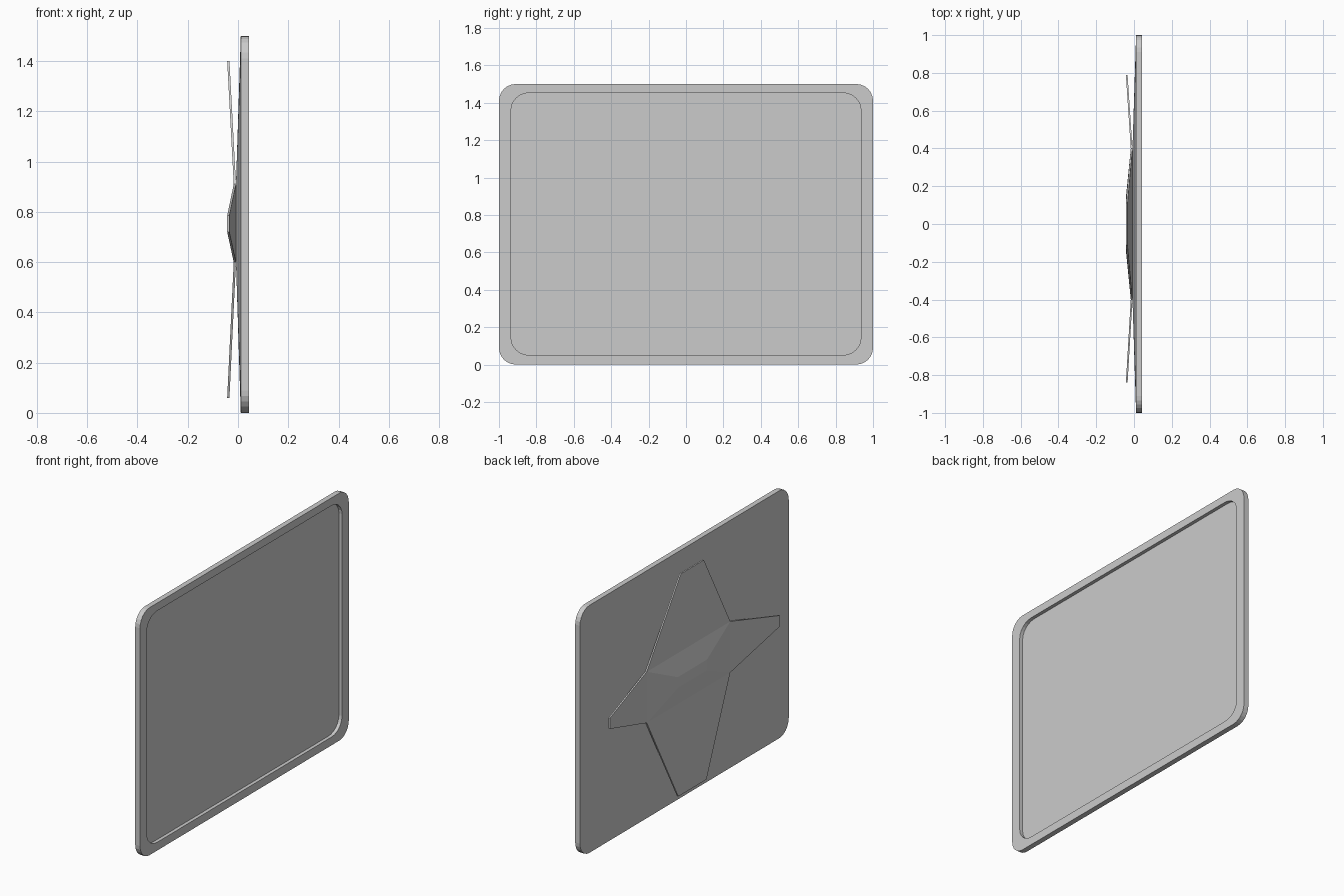
import bpy, bmesh, math

if "Cube" in bpy.data.objects:
    bpy.data.objects.remove(bpy.data.objects["Cube"])

ZC = 0.75  # panel centre height
SEG = 6    # segments per rounded corner


def ring(bm, x, hy, z0, z1, ry, rz):
    """Rounded rectangle of vertices in the plane x = const."""
    verts = []
    corners = [(hy - ry, z1 - rz, 0), (-hy + ry, z1 - rz, 90),
               (-hy + ry, z0 + rz, 180), (hy - ry, z0 + rz, 270)]
    for cy, cz, start in corners:
        for i in range(SEG + 1):
            a = math.radians(start + 90 * i / SEG)
            verts.append(bm.verts.new((x, cy + ry * math.cos(a), cz + rz * math.sin(a))))
    return verts


def bridge(bm, a, b):
    n = len(a)
    for i in range(n):
        j = (i + 1) % n
        bm.faces.new((a[i], a[j], b[j], b[i]))


def finish(bm, name):
    bmesh.ops.remove_doubles(bm, verts=bm.verts, dist=0.0005)
    bmesh.ops.recalc_face_normals(bm, faces=bm.faces)
    me = bpy.data.meshes.new(name)
    bm.to_mesh(me)
    bm.free()
    ob = bpy.data.objects.new(name, me)
    bpy.context.collection.objects.link(ob)
    return ob


# Panel: shallow pyramid back, straight rim, recessed front
bm = bmesh.new()
rings = [
    ring(bm, -0.008, 0.40, 0.60, 0.91, 0.0001, 0.0001),
    ring(bm, 0.011, 1.0, 0.0, 1.5, 0.09, 0.09),
    ring(bm, 0.043, 1.0, 0.0, 1.5, 0.09, 0.09),
    ring(bm, 0.043, 0.935, 0.05, 1.453, 0.10, 0.09),
    ring(bm, 0.022, 0.935, 0.05, 1.453, 0.10, 0.09),
]
for a, b in zip(rings, rings[1:]):
    bridge(bm, a, b)
bm.faces.new(rings[0])
bm.faces.new(rings[-1])
finish(bm, "panel")

# Star bracket: raised centre with four arms flaring away from the panel
bm = bmesh.new()


def points(x, yz):
    return [bm.verts.new((x, y, z)) for y, z in yz]


base = points(-0.017, [(0.40, 0.91), (-0.40, 0.91), (-0.40, 0.60), (0.40, 0.60)])
crown = points(-0.043, [(0.14, 0.785), (-0.14, 0.785), (-0.14, 0.72), (0.14, 0.72)])
tips = [points(-0.043, t) for t in (
    [(0.11, 1.40), (-0.11, 1.40)],
    [(-0.84, 0.785), (-0.84, 0.72)],
    [(-0.135, 0.06), (0.135, 0.06)],
    [(0.79, 0.72), (0.79, 0.785)])]
bridge(bm, base, crown)
bm.faces.new(crown)
for i, (p, q) in enumerate(tips):
    bm.faces.new((base[i], p, q, base[(i + 1) % 4]))

# Thickness towards the panel
geo = bmesh.ops.extrude_face_region(bm, geom=bm.faces[:], use_keep_orig=True)
for v in geo["geom"]:
    if isinstance(v, bmesh.types.BMVert):
        v.co.x += 0.009
finish(bm, "star_bracket")
